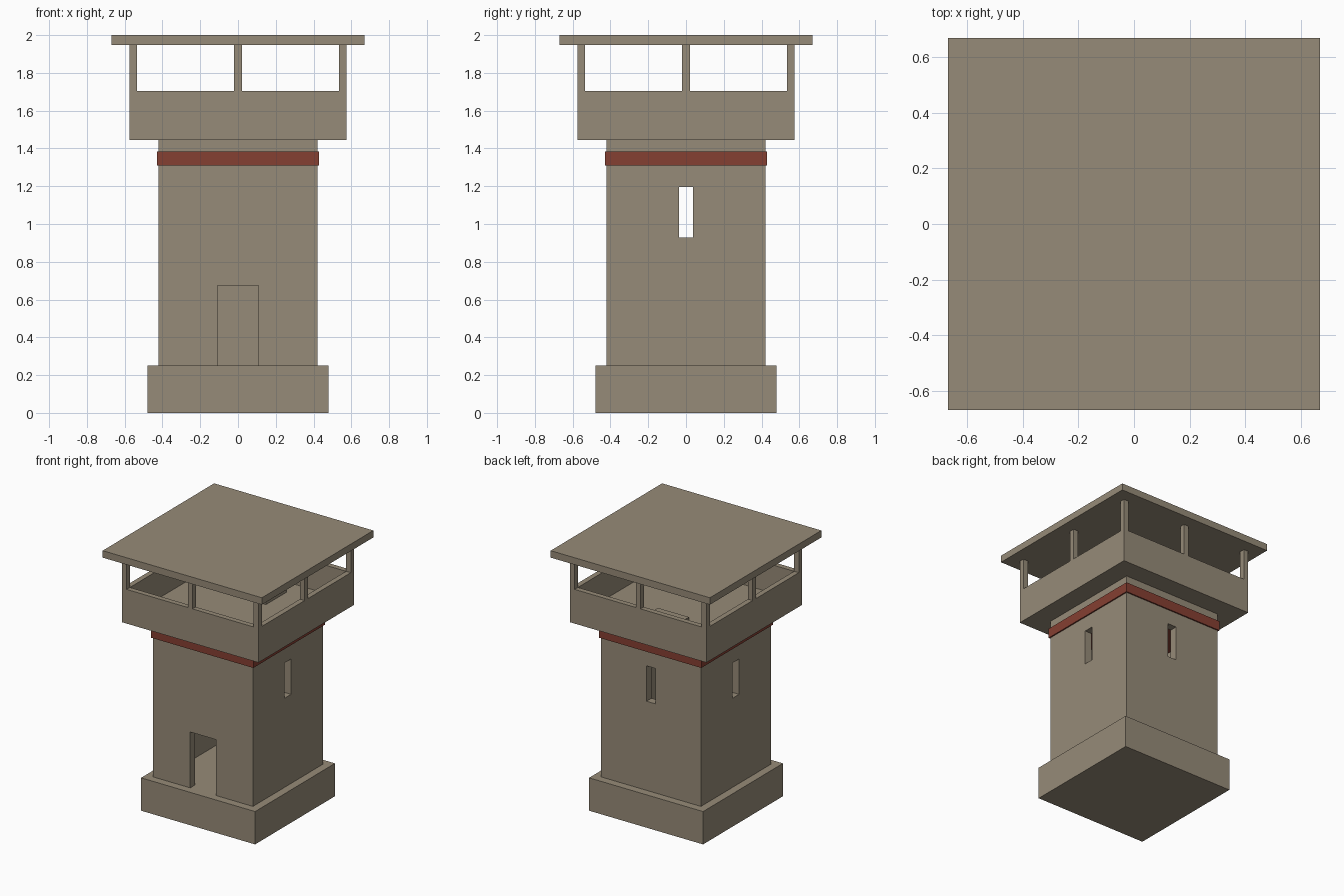
import bpy

if "Cube" in bpy.data.objects:
    bpy.data.objects.remove(bpy.data.objects["Cube"])


def material(name, rgb):
    m = bpy.data.materials.new(name)
    m.diffuse_color = (*rgb, 1.0)
    m.use_nodes = True
    m.node_tree.nodes["Principled BSDF"].inputs["Base Color"].default_value = m.diffuse_color
    return m


STONE = material("weathered_stone", (0.307, 0.258, 0.188))
RED = material("red_band_paint", (0.235, 0.050, 0.032))


def box(name, x, y, z, mat=STONE):
    """Box from (min, max) ranges on each axis."""
    verts = [(a, b, c) for a in x for b in y for c in z]
    faces = [(0, 1, 3, 2), (4, 6, 7, 5), (0, 4, 5, 1),
             (2, 3, 7, 6), (0, 2, 6, 4), (1, 5, 7, 3)]
    mesh = bpy.data.meshes.new(name)
    mesh.from_pydata(verts, [], faces)
    mesh.materials.append(mat)
    ob = bpy.data.objects.new(name, mesh)
    bpy.context.collection.objects.link(ob)
    return ob


def slab(name, half, z, mat=STONE):
    """Square block centred on the tower axis."""
    return box(name, (-half, half), (-half, half), z, mat)


def cut(ob, cutters):
    """Subtract the cutters, bake the result and remove the helpers."""
    for c in cutters:
        c.hide_render = True
        mod = ob.modifiers.new("cut", 'BOOLEAN')
        mod.operation, mod.solver, mod.object = 'DIFFERENCE', 'EXACT', c
    deps = bpy.context.evaluated_depsgraph_get()
    mesh = bpy.data.meshes.new_from_object(ob.evaluated_get(deps))
    ob.modifiers.clear()
    ob.data = mesh
    for c in cutters:
        bpy.data.objects.remove(c)


# Plinth
slab("plinth", 0.48, (0, 0.25))

# Hollow shaft with a front door and slit windows on the other three sides
shaft = slab("shaft", 0.42, (0.25, 1.445))
cut(shaft, [
    slab("room_cutter", 0.36, (0.2, 1.35)),
    box("door_cutter", (-0.108, 0.108), (-0.5, -0.3), (0.2, 0.675)),
    box("side_window_cutter", (-0.5, 0.5), (-0.038, 0.038), (0.928, 1.197)),
    box("back_window_cutter", (-0.038, 0.038), (0.3, 0.5), (0.928, 1.197)),
])

# Painted band, solid so it also forms the room's ceiling
slab("red_band", 0.43, (1.31, 1.385), RED)

# Gallery deck with parapet
gallery = slab("gallery", 0.575, (1.445, 1.705))
cut(gallery, [slab("gallery_cutter", 0.535, (1.49, 1.8))])

# Floor hatch towards the back
box("floor_hatch", (-0.13, 0.13), (0.15, 0.40), (1.485, 1.51))

# Roof posts at corners and mid-sides
for i in (-1, 0, 1):
    for j in (-1, 0, 1):
        if i or j:
            cx, cy = i * 0.555, j * 0.555
            box("roof_post", (cx - 0.02, cx + 0.02), (cy - 0.02, cy + 0.02),
                (1.705, 1.947))

# Flat roof
slab("roof", 0.67, (1.947, 2.0))
